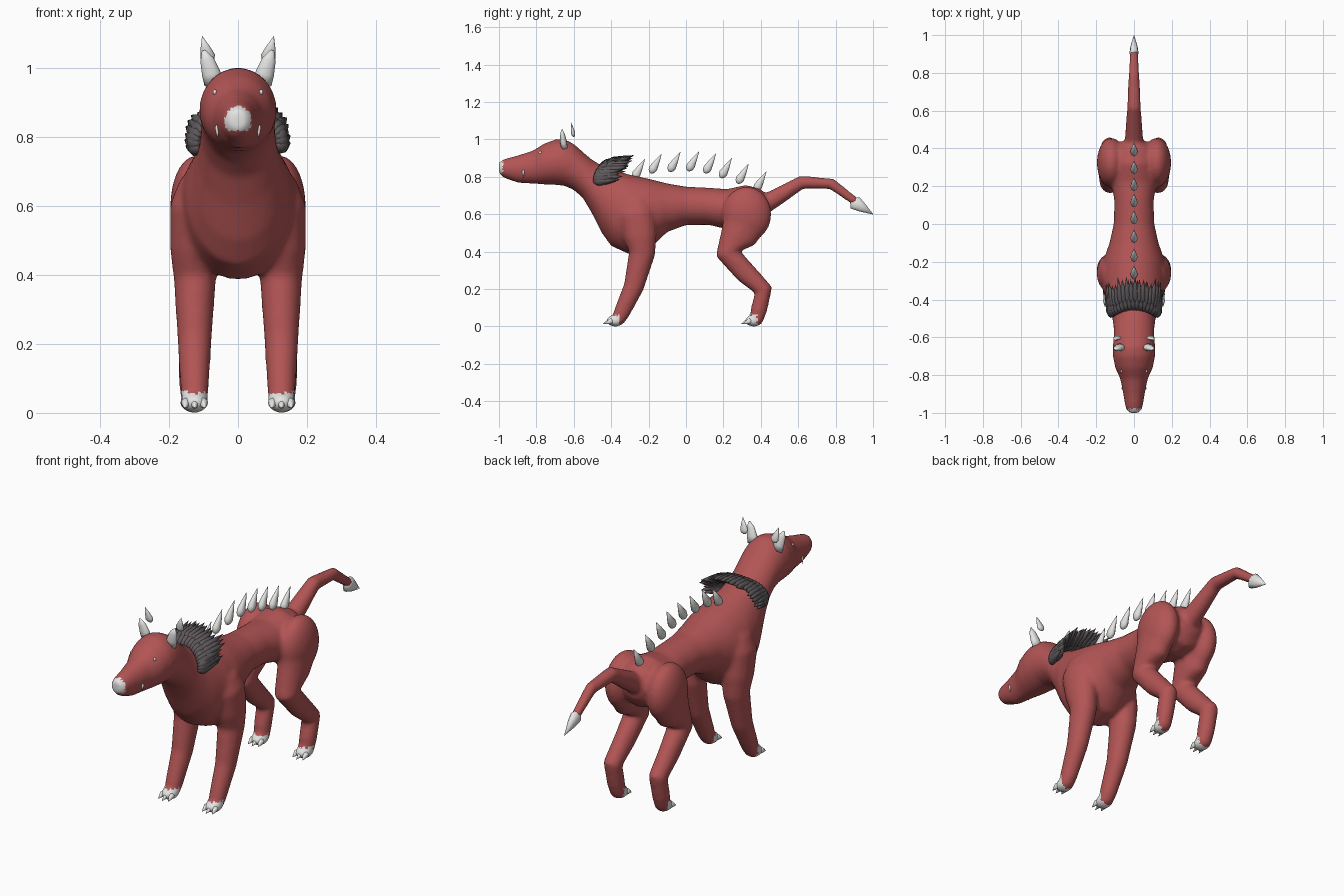
import bpy, bmesh, math, random
from mathutils import Vector, Matrix
from mathutils.bvhtree import BVHTree

random.seed(4)
cube = bpy.data.objects.get("Cube")
if cube:
    bpy.data.objects.remove(cube, do_unlink=True)


def material(name, rgb):
    m = bpy.data.materials.new(name)
    m.use_nodes = True
    m.diffuse_color = (*rgb, 1)
    m.node_tree.nodes["Principled BSDF"].inputs["Base Color"].default_value = (*rgb, 1)
    return m


RED = material("red_hide", (0.45, 0.09, 0.09))
BONE = material("white_bone", (0.78, 0.78, 0.77))
GREY = material("dark_grey_hair", (0.11, 0.095, 0.1))


def loft(bm, rings):
    """Skin a list of equal-length point rings and cap both ends."""
    loops = [[bm.verts.new(p) for p in ring] for ring in rings]
    n = len(loops[0])
    for a, b in zip(loops, loops[1:]):
        for i in range(n):
            j = (i + 1) % n
            bm.faces.new((a[i], a[j], b[j], b[i]))
    bm.faces.new(loops[0][::-1])
    bm.faces.new(loops[-1])


def tube(bm, path, sides=16):
    """Tube through (point, side radius, other radius) stations."""
    pts = [Vector(p[0]) for p in path]
    rings = []
    for i, (_, ra, rb) in enumerate(path):
        t = (pts[min(i + 1, len(pts) - 1)] - pts[max(i - 1, 0)]).normalized()
        ref = Vector((1, 0, 0)) if abs(t.x) < 0.9 else Vector((0, 0, 1))
        u = (ref - t * ref.dot(t)).normalized()
        v = t.cross(u)
        angles = [2 * math.pi * k / sides for k in range(sides)]
        rings.append([pts[i] + u * ra * math.cos(a) + v * rb * math.sin(a) for a in angles])
    loft(bm, rings)


def ball(bm, centre, radii):
    mat = Matrix.Translation(centre) @ Matrix.Diagonal((*radii, 1))
    bmesh.ops.create_uvsphere(bm, u_segments=24, v_segments=14, radius=1, matrix=mat)


def spike(bm, base, tip, ra, rb=None, sides=10):
    """Teardrop spike, widest near its base."""
    base, tip = Vector(base), Vector(tip)
    rb = rb or ra
    shape = ((0, 0.3), (0.1, 0.8), (0.25, 1), (0.6, 0.6), (1, 0.02))
    tube(bm, [(base.lerp(tip, f), ra * s, rb * s) for f, s in shape], sides)


def finish(bm, name, mat):
    bmesh.ops.recalc_face_normals(bm, faces=bm.faces[:])
    me = bpy.data.meshes.new(name)
    bm.to_mesh(me)
    bm.free()
    me.materials.append(mat)
    for p in me.polygons:
        p.use_smooth = True
    ob = bpy.data.objects.new(name, me)
    bpy.context.collection.objects.link(ob)
    return ob


# Torso, neck and head: y, top, bottom, half width
sections = [
    (-1.0, .88, .82, .028), (-.975, .895, .795, .045), (-.9, .915, .768, .057),
    (-.82, .94, .763, .073), (-.76, .977, .76, .1), (-.7, 1.0, .757, .112),
    (-.65, 1.002, .752, .112), (-.6, .977, .73, .108), (-.55, .932, .685, .108),
    (-.5, .89, .6, .115), (-.45, .862, .5, .13), (-.4, .84, .43, .15),
    (-.3, .812, .385, .172), (-.2, .79, .41, .165), (-.1, .765, .505, .13),
    (0, .748, .542, .108), (.12, .742, .543, .104), (.22, .735, .52, .12),
    (.32, .757, .5, .13), (.4, .735, .52, .11), (.44, .69, .58, .06),
]
bm = bmesh.new()
rings = []
for y, top, low, w in sections:
    angles = [2 * math.pi * k / 32 for k in range(32)]
    rings.append([(w * math.cos(a), y, (top + low) / 2 + (top - low) / 2 * math.sin(a)) for a in angles])
loft(bm, rings)

# Tail
tube(bm, [((0, y, z), r, r) for y, z, r in
          ((.38, .63, .055), (.5, .7, .046), (.62, .772, .037), (.78, .762, .03), (.91, .665, .023))])

# Legs, shoulders and haunches
FRONT_FOOT, HIND_FOOT = -0.37, 0.37
for s in (-1, 1):
    tube(bm, [((s * x, y, z), rx, ry) for x, y, z, rx, ry in (
        (.115, -.27, .68, .05, .07), (.125, -.265, .6, .073, .1), (.128, -.245, .48, .07, .09),
        (.125, -.235, .39, .062, .071), (.126, -.28, .21, .05, .055), (.126, -.345, .07, .042, .044),
        (.126, -.362, .035, .038, .036))])
    ball(bm, (s * .12, .325, .6), (.077, .132, .148))
    tube(bm, [((s * x, y, z), rx, ry) for x, y, z, rx, ry in (
        (.12, .32, .58, .072, .125), (.122, .28, .48, .068, .1), (.125, .225, .39, .058, .068),
        (.128, .32, .285, .05, .058), (.13, .415, .195, .045, .05), (.13, .39, .09, .042, .045),
        (.128, .378, .035, .039, .036))])
    for x, y in ((.126, FRONT_FOOT), (.128, HIND_FOOT)):
        ball(bm, (s * x, y - .008, .03), (.041, .05, .031))

# Fuse the hide into one smooth surface
raw = finish(bm, "hide_base", RED)
remesh = raw.modifiers.new("fuse", "REMESH")
remesh.mode = "VOXEL"
remesh.voxel_size = 0.01
soften = raw.modifiers.new("soften", "SMOOTH")
soften.factor = 0.5
soften.iterations = 12
graph = bpy.context.evaluated_depsgraph_get()
hide_mesh = bpy.data.meshes.new_from_object(raw.evaluated_get(graph))
hide_mesh.name = "body"
bpy.data.objects.remove(raw, do_unlink=True)
body = bpy.data.objects.new("body", hide_mesh)
bpy.context.collection.objects.link(body)
hide_mesh.materials.clear()
hide_mesh.materials.append(RED)
hide_mesh.materials.append(BONE)

# White nose patch and paws
for p in hide_mesh.polygons:
    p.use_smooth = True
    x, y, z = p.center
    foot = FRONT_FOOT if y < 0 else HIND_FOOT
    rag = random.uniform(-.006, .006)
    nose = y < -.978 + rag and z > .82
    paw = z < .058 + rag and y < foot + .012 + rag
    p.material_index = 1 if nose or paw else 0

# Toe claws
bm = bmesh.new()
for s in (-1, 1):
    for x, y in ((.126, FRONT_FOOT), (.128, HIND_FOOT)):
        for d in (-.024, 0, .024):
            spike(bm, (s * x + d, y - .02, .034), (s * x + d * 1.2, y - .075 + abs(d) * .4, .014), .014, .016)
finish(bm, "toe_claws", BONE)

# Floating spines along the back
bm = bmesh.new()
for y, z in ((-.28, .79), (-.19, .82), (-.09, .828), (.01, .832), (.1, .82), (.185, .795), (.275, .765), (.37, .725)):
    spike(bm, (0, y, z), (0, y + .06, z + .105), .019, .024)
finish(bm, "back_spines", BONE)

# Tail barb
bm = bmesh.new()
tube(bm, [((0, .885, .685), .012, .012), ((0, .905, .66), .024, .04), ((0, .94, .638), .019, .028),
          ((0, 1, .6), .001, .001)], 10)
finish(bm, "tail_barb", BONE)

# Horns with detached tips
bm = bmesh.new()
for s in (-1, 1):
    tube(bm, [((s * .07, -.65, .955), .028, .018), ((s * .078, -.655, .985), .027, .018),
              ((s * .09, -.66, 1.025), .02, .013), ((s * .1, -.663, 1.052), .005, .004)], 12)
    spike(bm, (s * .083, -.6, 1.015), (s * .104, -.615, 1.093), .022, .012)
finish(bm, "horns", BONE)

# Eyes and fangs, seated on the head surface
surface = BVHTree.FromPolygons([v.co for v in hide_mesh.vertices], [p.vertices[:] for p in hide_mesh.polygons])
eyes, fangs = bmesh.new(), bmesh.new()
for s in (-1, 1):
    hit = surface.ray_cast(Vector((s, -.78, .93)), Vector((-s, 0, 0)))[0]
    ball(eyes, hit, (.006, .008, .008))
    hit = surface.ray_cast(Vector((s, -.87, .825)), Vector((-s, 0, 0)))[0]
    spike(fangs, hit + Vector((0, 0, .012)), hit + Vector((0, 0, -.03)), .007)
finish(eyes, "eyes", BONE)
finish(fangs, "fangs", BONE)

# Shaggy mane draped over the neck
bm = bmesh.new()
count = 23
for row in range(2):
    for i in range(count):
        a = math.radians(-102 + 204 * (i + row * .5) / (count - .5))
        sn, cs = math.sin(a), math.cos(a)
        base = Vector((sn * .118, -.455 - .04 * sn * sn + row * .035, .785 + .075 * cs + row * .012))
        reach = random.uniform(.8, 1.1)
        lean = Vector((sn * .035, .125 + .025 * cs, .012 + .035 * cs)) * reach
        spike(bm, base, base + lean, .022, .026, 7)
finish(bm, "mane", GREY)
